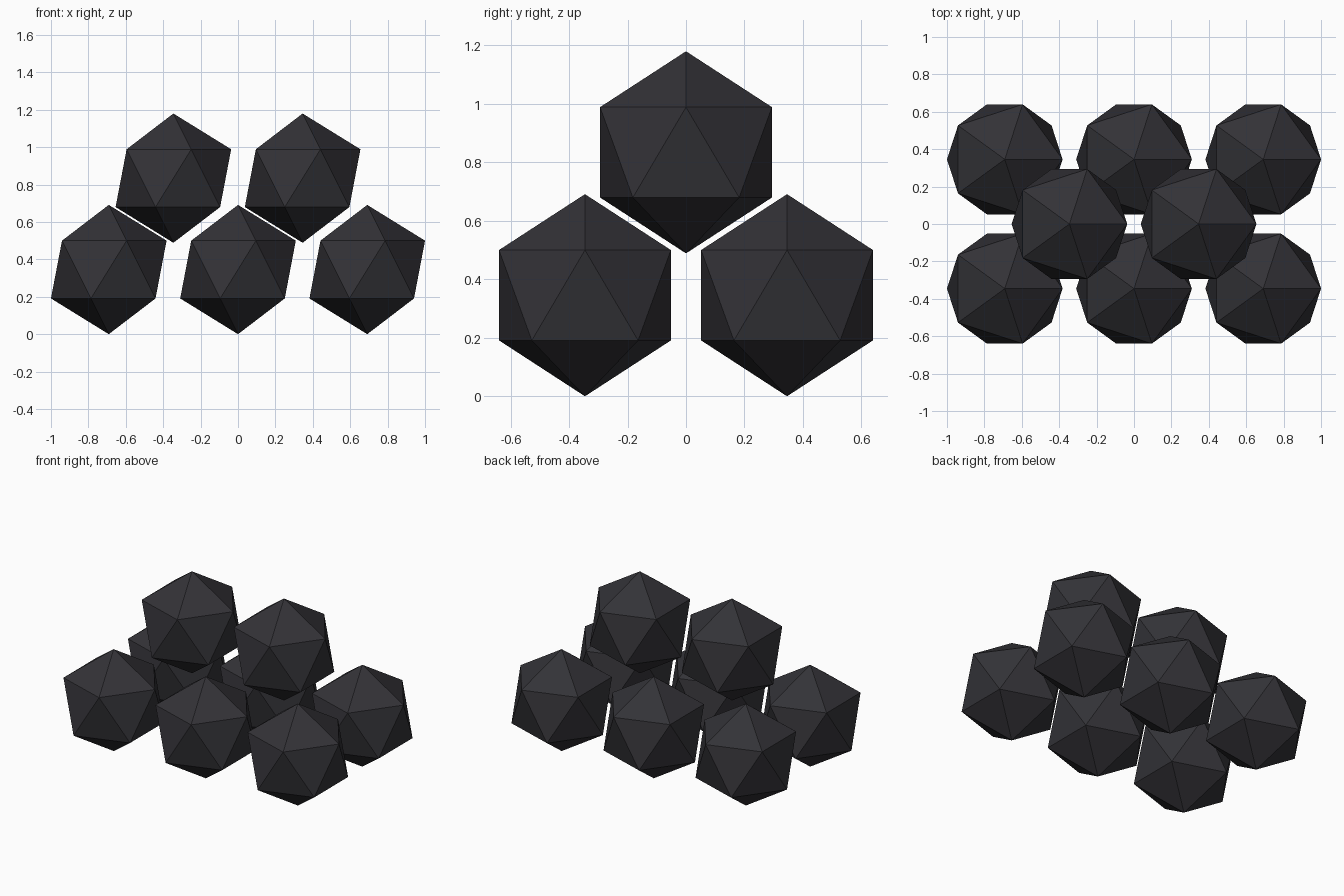
import bpy
from math import sqrt

cube = bpy.data.objects.get("Cube")
if cube:
    bpy.data.objects.remove(cube, do_unlink=True)

# Ball radius: three touching-pitch balls in a row span 2 units
RADIUS = 2 / (4 + 4 / sqrt(5))
LAYER_RISE = RADIUS * sqrt(2)


def make_material(name, color):
    mat = bpy.data.materials.new(name)
    mat.use_nodes = True
    mat.diffuse_color = color
    mat.node_tree.nodes["Principled BSDF"].inputs["Base Color"].default_value = color
    return mat


charcoal = make_material("charcoal", (0.033, 0.032, 0.038, 1))


def add_ball(name, x, y, z):
    """Flat-shaded icosahedron resting on a vertex; x and y are in radii."""
    bpy.ops.mesh.primitive_ico_sphere_add(
        subdivisions=1, radius=RADIUS, location=(x * RADIUS, y * RADIUS, z))
    ball = bpy.context.object
    ball.name = name
    ball.data.materials.append(charcoal)


# Bottom layer: two rows of three
for row, y in (("front", -1), ("back", 1)):
    for column, x in (("right", -2), ("middle", 0), ("left", 2)):
        add_ball(f"bottom_ball_{row}_{column}", x, y, RADIUS)

# Top layer: two balls nested in the hollows
for column, x in (("right", -1), ("left", 1)):
    add_ball(f"top_ball_{column}", x, 0, RADIUS + LAYER_RISE)
